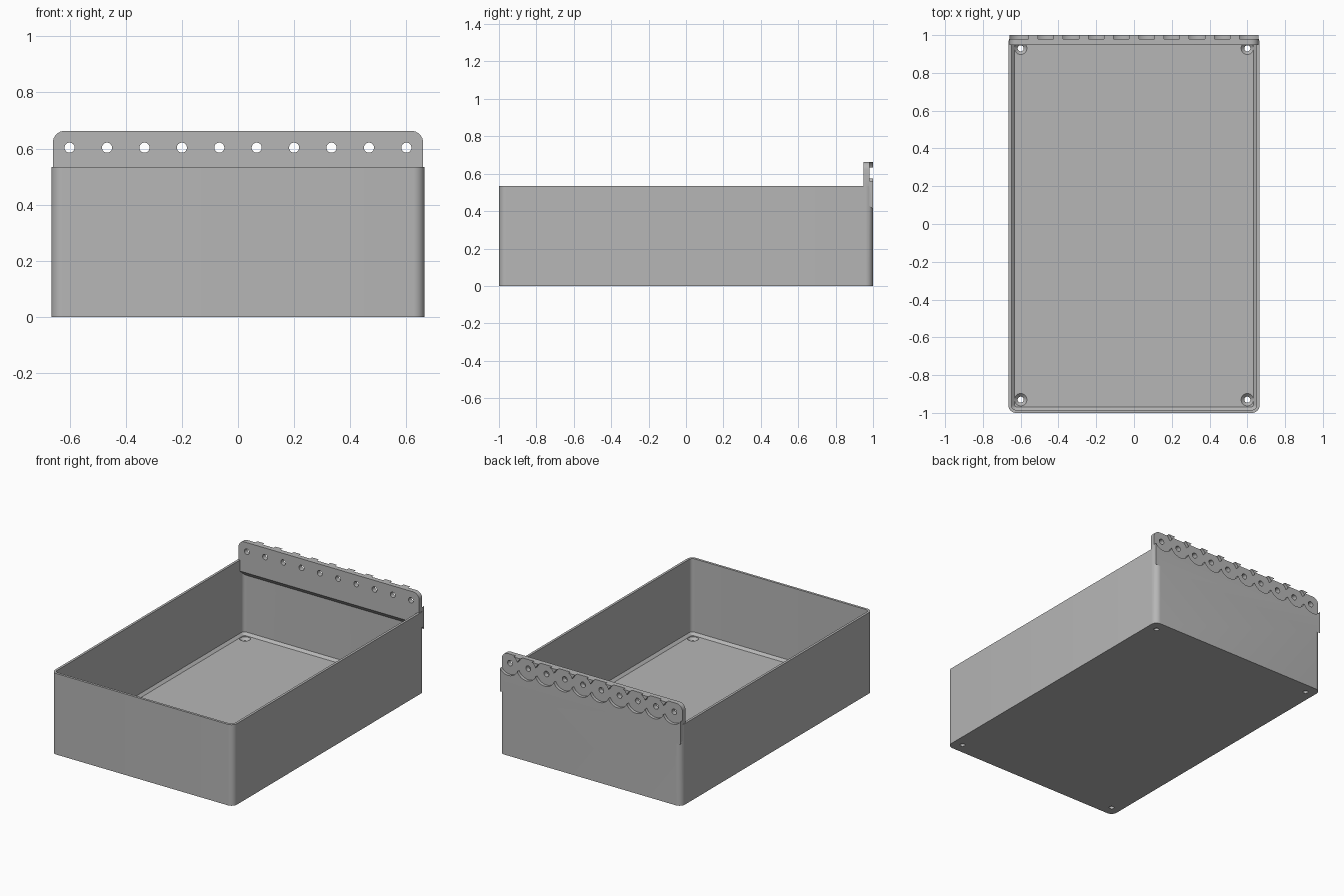
import bpy, bmesh, math
from mathutils import Vector

cube = bpy.data.objects.get("Cube")
if cube:
    bpy.data.objects.remove(cube, do_unlink=True)

HALF_X, HALF_Y, RIM_Z = 0.665, 1.0, 0.535
WALL, FLOOR, CORNER = 0.016, 0.035, 0.04
HOLE_Z, TAB_TOP, TAB_FRONT = 0.603, 0.663, 0.948

grey = bpy.data.materials.new("plain grey")
grey.use_nodes = True
colour = (0.47, 0.47, 0.47, 1)
grey.diffuse_color = colour
grey.node_tree.nodes["Principled BSDF"].inputs["Base Color"].default_value = colour


def solid(name, parts):
    """Closed object; each part is a list of matching rings joined end to end."""
    bm = bmesh.new()
    for rings in parts:
        loops = [[bm.verts.new(p) for p in ring] for ring in rings]
        count = len(loops[0])
        for a, b in zip(loops, loops[1:]):
            for i in range(count):
                j = (i + 1) % count
                bm.faces.new((a[i], a[j], b[j], b[i]))
        bm.faces.new(loops[0][::-1])
        bm.faces.new(loops[-1])
    bmesh.ops.recalc_face_normals(bm, faces=bm.faces)
    mesh = bpy.data.meshes.new(name)
    bm.to_mesh(mesh)
    bm.free()
    mesh.materials.append(grey)
    obj = bpy.data.objects.new(name, mesh)
    bpy.context.collection.objects.link(obj)
    return obj


def rounded_ring(hx, hy, r, z, steps=8):
    pts = []
    for k, (sx, sy) in enumerate(((1, 1), (-1, 1), (-1, -1), (1, -1))):
        for i in range(steps + 1):
            a = (k + i / steps) * math.pi / 2
            pts.append(Vector((sx * (hx - r) + r * math.cos(a),
                               sy * (hy - r) + r * math.sin(a), z)))
    return pts


def circle(x, y, z, r, axis="Z", n=32):
    pts = []
    for i in range(n):
        a = math.tau * i / n
        c, s = r * math.cos(a), r * math.sin(a)
        pts.append(Vector((x + c, y + s, z) if axis == "Z" else (x + c, y, z + s)))
    return pts


def combine(target, tool, operation):
    """Boolean the tool into the target, bake the result and drop the tool."""
    tool.hide_render = True
    mod = target.modifiers.new(operation, "BOOLEAN")
    mod.operation, mod.object, mod.solver = operation, tool, "EXACT"
    mod.use_self = True
    deps = bpy.context.evaluated_depsgraph_get()
    baked = bpy.data.meshes.new_from_object(target.evaluated_get(deps))
    target.modifiers.clear()
    target.data = baked
    bpy.data.objects.remove(tool, do_unlink=True)


# Box body with a chamfered inner floor edge
tray = solid("hanging_tray", [[rounded_ring(HALF_X, HALF_Y, CORNER, z) for z in (0, RIM_Z)]])
ix, iy, ir, cham = HALF_X - WALL, HALF_Y - WALL, CORNER - WALL, 0.016
cavity = solid("cavity", [[
    rounded_ring(ix - cham, iy - cham, ir - 0.012, FLOOR),
    rounded_ring(ix, iy, ir, FLOOR + cham),
    rounded_ring(ix, iy, ir, RIM_Z + 0.1)]])
combine(tray, cavity, "DIFFERENCE")


# Rear mounting tab, with rounded top corners and a sloped underside
def tab_ring(y, bottom, half=0.66, r=0.043, steps=8):
    pts = [Vector((-half, y, bottom)), Vector((half, y, bottom))]
    for k, side in enumerate((1, -1)):
        for i in range(steps + 1):
            a = (k + i / steps) * math.pi / 2
            pts.append(Vector((side * (half - r) + r * math.cos(a), y,
                               TAB_TOP - r + r * math.sin(a))))
    return pts


tab = solid("mounting_tab", [[tab_ring(TAB_FRONT, 0.462), tab_ring(HALF_Y, 0.41)]])
combine(tray, tab, "UNION")

# Row of overlapping washer recesses in the back, and the holes through them
hole_xs = [-0.6 + 1.2 * i / 9 for i in range(10)]
recesses = solid("recesses", [
    [circle(x, y, HOLE_Z, 0.073, "Y", 48) for y in (0.98, 1.05)] for x in hole_xs])
combine(tray, recesses, "DIFFERENCE")
holes = solid("tab_holes", [
    [circle(x, y, HOLE_Z, 0.018, "Y", 24) for y in (0.9, 1.1)] for x in hole_xs])
combine(tray, holes, "DIFFERENCE")

# Countersunk holes in the floor corners
sinks = solid("floor_holes", [
    [circle(x, y, z, r) for z, r in
     ((-0.05, 0.016), (0.015, 0.016), (FLOOR - 0.003, 0.033), (FLOOR + 0.02, 0.033))]
    for x in (-0.6, 0.6) for y in (-0.93, 0.93)])
combine(tray, sinks, "DIFFERENCE")

# Smooth the curved corners, keep edges crisp
bpy.ops.object.select_all(action="DESELECT")
tray.select_set(True)
bpy.context.view_layer.objects.active = tray
bpy.ops.object.shade_smooth_by_angle(angle=math.radians(30))
